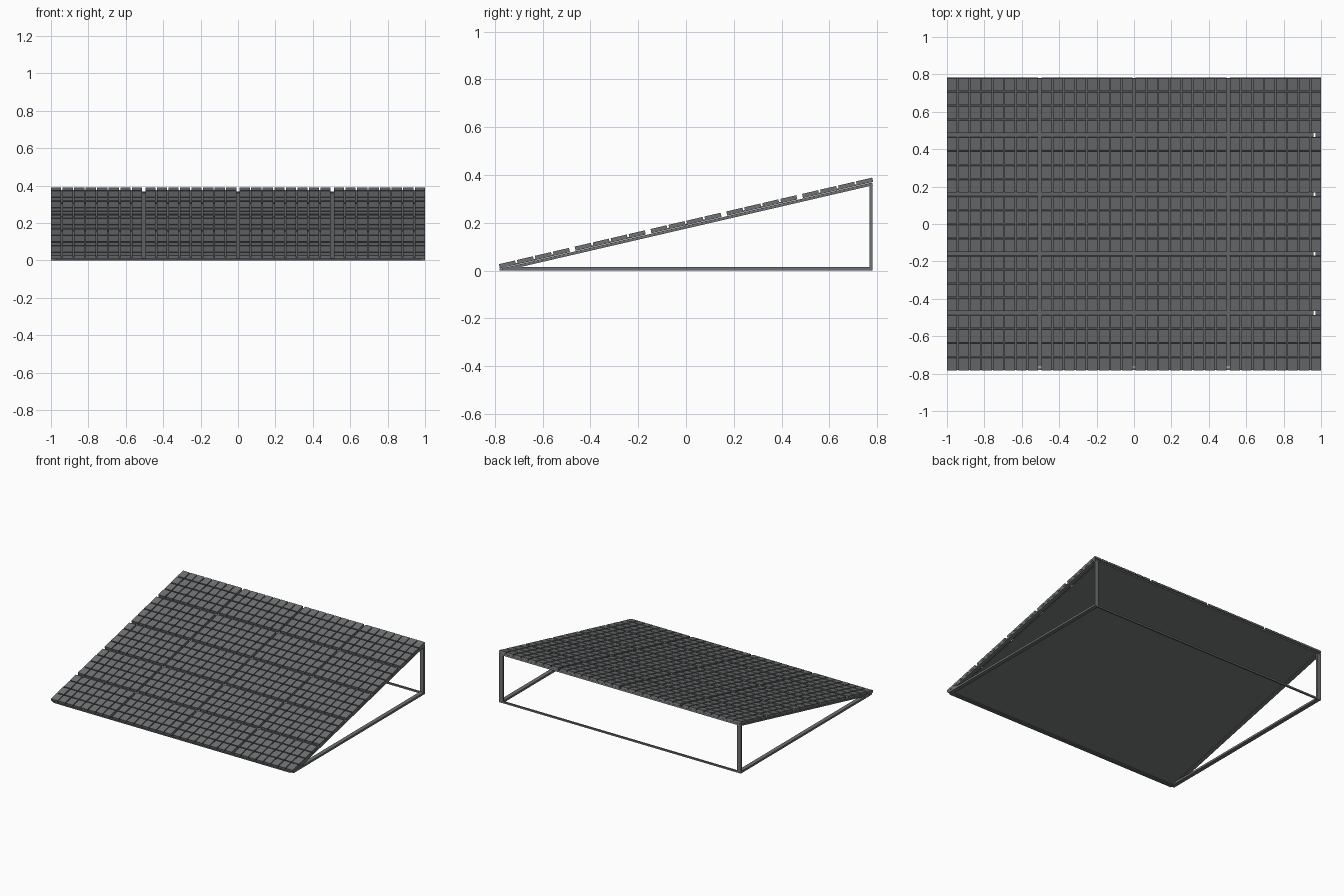
import bpy, bmesh, math
from mathutils import Matrix, Vector

if "Cube" in bpy.data.objects:
    bpy.data.objects.remove(bpy.data.objects["Cube"])

TILT = math.radians(13.05)
SLOPE = Matrix.Translation((0, -0.002, 0.208)) @ Matrix.Rotation(TILT, 4, 'X')
FLAT = Matrix.Identity(4)

dark = bpy.data.materials.new("dark_grey")
dark.diffuse_color = (0.16, 0.165, 0.17, 1)
dark.use_nodes = True
dark.node_tree.nodes["Principled BSDF"].inputs["Base Color"].default_value = dark.diffuse_color


def boxes(name, spans, frame=FLAT):
    """One object from boxes given as (x0, x1, y0, y1, z0, z1) in a frame."""
    bm = bmesh.new()
    for x0, x1, y0, y1, z0, z1 in spans:
        m = Matrix.LocRotScale(Vector((x0 + x1, y0 + y1, z0 + z1)) / 2, None,
                               Vector((x1 - x0, y1 - y0, z1 - z0)))
        bmesh.ops.create_cube(bm, size=1, matrix=frame @ m)
    me = bpy.data.meshes.new(name)
    bm.to_mesh(me)
    bm.free()
    me.materials.append(dark)
    ob = bpy.data.objects.new(name, me)
    bpy.context.collection.objects.link(ob)
    return ob


# panels: 4 columns x 5 rows, each a thin tray with 8 x 4 raised cells
COLS, ROWS, NX, NY = 4, 5, 8, 4
W, GX = 0.487, 0.0173
H, GY = 0.301, 0.0245
CELL_GAP_X, CELL_GAP_Y = 0.007, 0.008
total = ROWS * H + (ROWS - 1) * GY
trays, cells = [], []
for c in range(COLS):
    x = -1 + c * (W + GX)
    for r in range(ROWS):
        y = -total / 2 + r * (H + GY)
        trays.append((x, x + W, y, y + H, -0.018, -0.012))
        cw = (W - (NX - 1) * CELL_GAP_X) / NX
        ch = (H - (NY - 1) * CELL_GAP_Y) / NY
        for i in range(NX):
            for j in range(NY):
                cx, cy = x + i * (cw + CELL_GAP_X), y + j * (ch + CELL_GAP_Y)
                cells.append((cx, cx + cw, cy, cy + ch, -0.012, 0))
boxes("panel_trays", trays, SLOPE)
boxes("solar_cells", cells, SLOPE)

# sloping frame: side beams, top and bottom rails, thin backing sheet
lo, hi = -0.785, 0.797
boxes("slope_beams", [(s - 0.015, s + 0.015, lo, hi, -0.032, -0.02)
                      for s in (-0.985, 0.985)], SLOPE)
boxes("slope_rails", [(-0.97, 0.97, y, y + 0.013, -0.032, -0.02)
                      for y in (lo, hi - 0.013)], SLOPE)
boxes("backing_sheet", [(-0.97, 0.96, lo + 0.01, hi - 0.01, -0.029, -0.024)], SLOPE)

# ground frame and rear posts
boxes("ground_beams", [(s - 0.015, s + 0.015, -0.77, 0.78, 0, 0.015)
                       for s in (-0.985, 0.985)])
boxes("ground_rails", [(-0.98, 0.98, 0.768, 0.78, 0, 0.012),
                       (-0.98, 0.98, -0.78, -0.768, 0, 0.008)])
boxes("rear_posts", [(s - 0.015, s + 0.015, 0.767, 0.78, 0.004, 0.367)
                     for s in (-0.985, 0.985)])
